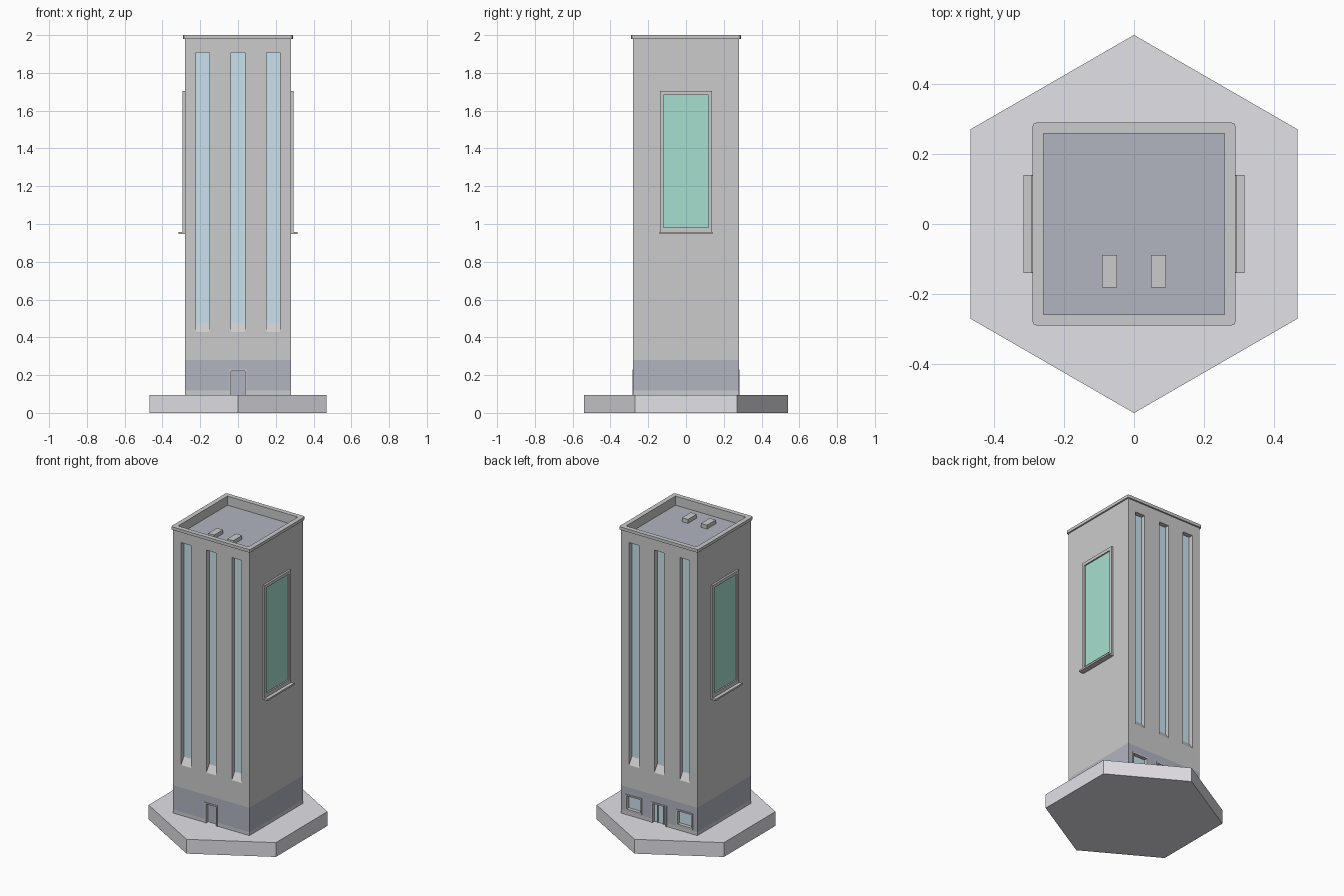
import bpy, bmesh, math
from mathutils import Matrix

if "Cube" in bpy.data.objects:
    bpy.data.objects.remove(bpy.data.objects["Cube"])


def material(name, rgb):
    m = bpy.data.materials.new(name)
    m.diffuse_color = (*rgb, 1)
    m.use_nodes = True
    m.node_tree.nodes["Principled BSDF"].inputs["Base Color"].default_value = m.diffuse_color
    return m


SLATE = material("slate", (0.44, 0.46, 0.53))
GLASS = material("glass", (0.60, 0.76, 0.86))
GREEN = material("green_panel", (0.38, 0.74, 0.62))
PALE = material("pale_stone", (0.76, 0.75, 0.79))
SLOTS = (None, SLATE, GLASS)          # wall, dark band, glazing


def finish(name, bm, mats=()):
    bmesh.ops.recalc_face_normals(bm, faces=bm.faces)
    me = bpy.data.meshes.new(name)
    bm.to_mesh(me)
    bm.free()
    for m in mats:
        me.materials.append(m)
    ob = bpy.data.objects.new(name, me)
    bpy.context.collection.objects.link(ob)
    return ob


def add_box(bm, x0, x1, y0, y1, z0, z1):
    mat = Matrix.Translation(((x0 + x1) / 2, (y0 + y1) / 2, (z0 + z1) / 2))
    mat = mat @ Matrix.Diagonal((abs(x1 - x0), abs(y1 - y0), abs(z1 - z0), 1))
    return bmesh.ops.create_cube(bm, size=1, matrix=mat)["verts"]


def boxes(name, dims, mats=()):
    bm = bmesh.new()
    for d in dims:
        add_box(bm, *d)
    return finish(name, bm, mats)


def add_prism(bm, profile, x0, x1, index):
    """Recess cutter: (y, z) profile run along x; its inner end gets a colour."""
    a = [bm.verts.new((x0, y, z)) for y, z in profile]
    b = [bm.verts.new((x1, y, z)) for y, z in profile]
    faces = [bm.faces.new(a), bm.faces.new(b[::-1])]
    for i in range(len(a)):
        j = (i + 1) % len(a)
        faces.append(bm.faces.new((a[i], b[i], b[j], a[j])))
    for f in faces:
        if all(abs(v.co.y) < 0.275 for v in f.verts):
            f.material_index = index


def cut(ob, cutter):
    mod = ob.modifiers.new("cut", "BOOLEAN")
    mod.operation = "DIFFERENCE"
    mod.solver = "EXACT"
    mod.object = cutter
    bpy.context.view_layer.objects.active = ob
    bpy.ops.object.modifier_apply(modifier=mod.name)


W = 0.28                               # half width of the tower

# hexagonal base slab
bm = bmesh.new()
bmesh.ops.create_cone(bm, cap_ends=True, segments=6, radius1=0.54, radius2=0.54,
                      depth=0.095, matrix=Matrix.Translation((0, 0, 0.0475)))
if max(v.co.y for v in bm.verts) < 0.5:
    bmesh.ops.rotate(bm, verts=bm.verts, matrix=Matrix.Rotation(math.pi / 6, 3, "Z"))
finish("base_slab", bm, (PALE,))

# tower shaft with a dark band near the ground
bm = bmesh.new()
add_box(bm, -W, W, -W, W, 0.095, 1.98)
for z in (0.118, 0.28):
    bmesh.ops.bisect_plane(bm, geom=bm.verts[:] + bm.edges[:] + bm.faces[:],
                           plane_co=(0, 0, z), plane_no=(0, 0, 1))
for f in bm.faces:
    if 0.118 < f.calc_center_median().z < 0.28:
        f.material_index = 1
tower = finish("tower", bm, SLOTS)

# recesses: tall slots front and back, front door, back windows and door
bm = bmesh.new()
for s in (-1, 1):
    for x in (-0.187, 0, 0.187):
        add_prism(bm, [(s * 0.30, 0.399), (s * 0.25, 0.474), (s * 0.25, 1.907), (s * 0.30, 1.907)],
                  x - 0.036, x + 0.036, 2)


def opening(x, half, s, z0, z1, depth, index):
    add_prism(bm, [(s * 0.30, z0), (s * (W - depth), z0), (s * (W - depth), z1), (s * 0.30, z1)],
              x - half, x + half, index)


opening(0, 0.037, -1, 0.08, 0.222, 0.02, 1)
opening(0, 0.048, 1, 0.08, 0.222, 0.02, 2)
for x in (-0.187, 0.187):
    opening(x, 0.051, 1, 0.135, 0.222, 0.02, 2)
cutter = finish("recess_cutter", bm, SLOTS)
cutter.hide_render = True
cut(tower, cutter)

# roof rim with clipped corners
bm = bmesh.new()
add_box(bm, -0.29, 0.29, -0.29, 0.29, 1.98, 2.0)
corners = [e for e in bm.edges if abs(e.verts[0].co.z - e.verts[1].co.z) > 0.01]
bmesh.ops.bevel(bm, geom=corners, offset=0.012, segments=2, affect="EDGES", profile=0.5)
rim = finish("roof_rim", bm)

# sunken roof
bm = bmesh.new()
add_box(bm, -0.259, 0.259, -0.259, 0.259, 1.94, 2.1)
for f in bm.faces:
    if f.calc_center_median().z < 1.95:
        f.material_index = 1
roof_cutter = finish("roof_cutter", bm, SLOTS)
roof_cutter.hide_render = True
for ob in (tower, rim):
    cut(ob, roof_cutter)
for ob in (cutter, roof_cutter):
    bpy.data.objects.remove(ob)

# roof vents
for i, x in enumerate((-0.07, 0.07)):
    boxes(f"roof_vent_{i + 1}", [(x - 0.022, x + 0.022, -0.181, -0.089, 1.94, 1.966)])


# door and window surrounds
def surround(name, x, half, s, z0, z1, t, sill):
    y0, y1 = s * (W - 0.004), s * (W + 0.004)
    parts = [(x - half - t, x - half, y0, y1, z0, z1),
             (x + half, x + half + t, y0, y1, z0, z1),
             (x - half - t, x + half + t, y0, y1, z1, z1 + t)]
    if sill:
        parts.append((x - half - t, x + half + t, y0, y1, z0 - t, z0))
    boxes(name, parts)


surround("front_door_frame", 0, 0.037, -1, 0.095, 0.222, 0.009, False)
surround("back_door_frame", 0, 0.048, 1, 0.095, 0.222, 0.009, False)
for side, x in (("left", -0.187), ("right", 0.187)):
    surround(f"back_window_frame_{side}", x, 0.051, 1, 0.135, 0.222, 0.009, True)
boxes("back_door_mullions", [(x - 0.003, x + 0.003, 0.257, 0.268, 0.095, 0.222)
                             for x in (-0.022, 0.022)])

# side panels with frame and ledge
for side, s in (("left", -1), ("right", 1)):
    a, b = s * W, s * 0.293
    boxes(f"panel_frame_{side}", [(a, b, -0.138, -0.118, 0.957, 1.705),
                                  (a, b, 0.118, 0.138, 0.957, 1.705),
                                  (a, b, -0.118, 0.118, 1.684, 1.705),
                                  (a, b, -0.118, 0.118, 0.957, 0.982)])
    boxes(f"panel_{side}", [(a, s * 0.284, -0.118, 0.118, 0.982, 1.684)], (GREEN,))
    boxes(f"panel_ledge_{side}", [(a, s * 0.316, -0.14, 0.14, 0.946, 0.957)])
